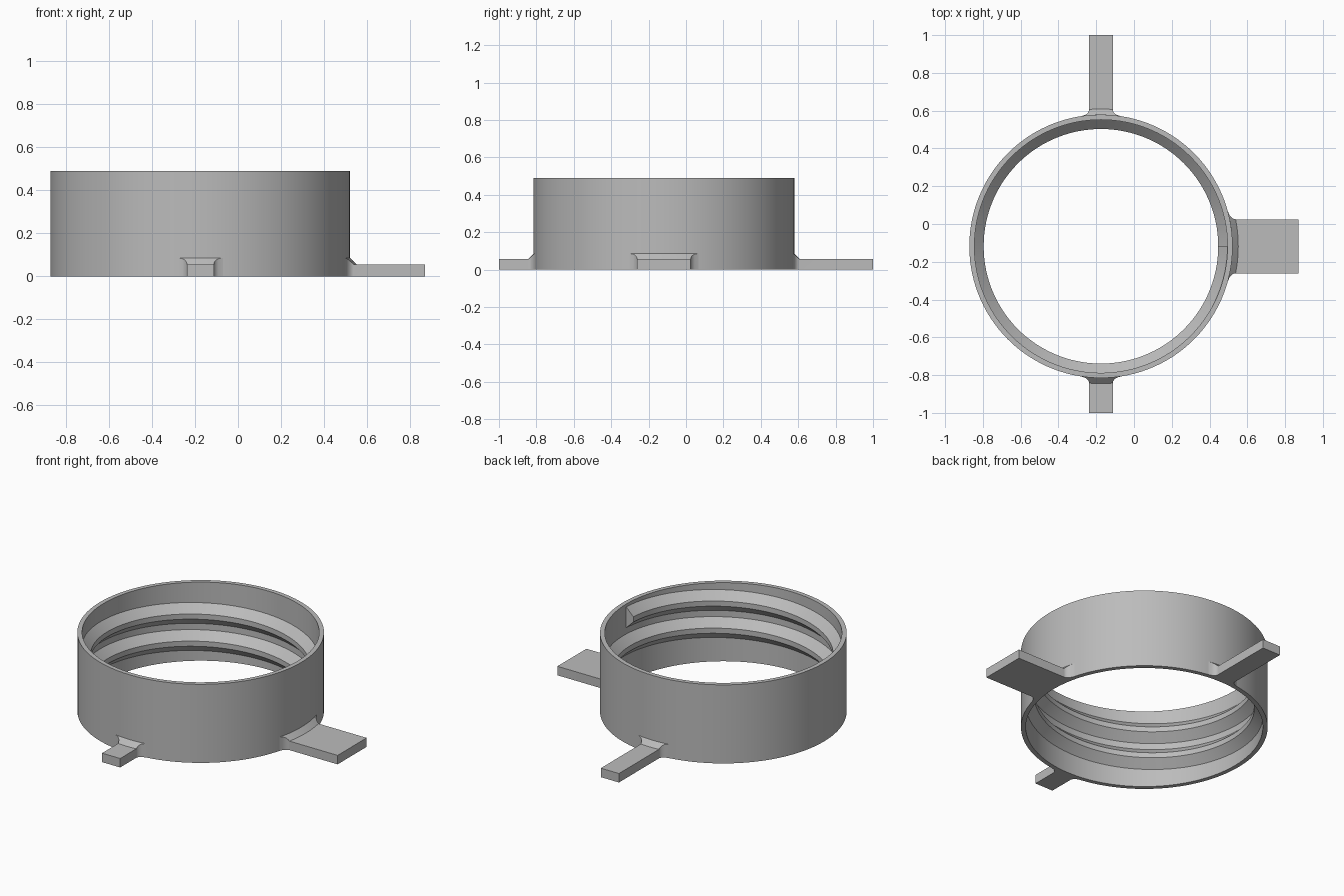
import bpy, bmesh
from math import sin, cos, pi, sqrt, radians

if "Cube" in bpy.data.objects:
    bpy.data.objects.remove(bpy.data.objects["Cube"])

CENTRE = (-0.175, -0.118)
R_OUT, R_IN, HEIGHT = 0.697, 0.67, 0.49
SEGMENTS = 120

grey = bpy.data.materials.new("neutral grey")
grey.use_nodes = True
grey.diffuse_color = (0.5, 0.5, 0.5, 1)
grey.node_tree.nodes["Principled BSDF"].inputs["Base Color"].default_value = (0.5, 0.5, 0.5, 1)


def loft(name, sections, closed=False):
    """Join equal closed sections into a skin, capped unless it loops."""
    bm = bmesh.new()
    rows = [[bm.verts.new(p) for p in s] for s in sections]
    pairs = list(zip(rows, rows[1:]))
    if closed:
        pairs.append((rows[-1], rows[0]))
    for a, b in pairs:
        for i in range(len(a)):
            j = (i + 1) % len(a)
            bm.faces.new((a[i], a[j], b[j], b[i]))
    if not closed:
        bm.faces.new(rows[0])
        bm.faces.new(rows[-1])
    bmesh.ops.recalc_face_normals(bm, faces=bm.faces)
    mesh = bpy.data.meshes.new(name)
    bm.to_mesh(mesh)
    bm.free()
    mesh.materials.append(grey)
    obj = bpy.data.objects.new(name, mesh)
    obj.location = (*CENTRE, 0)
    bpy.context.collection.objects.link(obj)
    bpy.ops.object.select_all(action='DESELECT')
    obj.select_set(True)
    bpy.context.view_layer.objects.active = obj
    bpy.ops.object.shade_smooth_by_angle(angle=radians(25))
    return obj


def around(profile, angle, lift=0):
    return [(r * cos(angle), r * sin(angle), z + lift) for r, z in profile]


# Plain cylindrical wall
wall = [(R_OUT, 0), (R_OUT, HEIGHT), (R_IN, HEIGHT), (R_IN, 0)]
loft("ring_wall", [around(wall, 2 * pi * i / SEGMENTS) for i in range(SEGMENTS)], True)

# Internal screw thread: two rising turns of a trapezoid
PITCH, START, TURNS = 0.169, 0.069, 2
ridge = [(0.68, -0.065), (R_IN, -0.065), (0.621, -0.016),
         (0.621, 0.016), (R_IN, 0.065), (0.68, 0.065)]
loft("screw_thread", [around(ridge, 2 * pi * i / SEGMENTS, START + PITCH * i / SEGMENTS)
                      for i in range(TURNS * SEGMENTS + 1)])


# Flat tabs, each flaring into the wall with a sloped top and rounded sides
def tab(name, angle, half, reach, thick=0.056, flare=0.03, spread=0.042, n=12):
    sections = []
    foot = R_OUT + flare
    radii = [R_OUT - 0.012] + [R_OUT + flare * i / 8 for i in range(9)] + [None]
    for r in radii:
        slope = 0 if r is None else min(foot - r, flare)
        width = half + spread * (1 - sqrt(max(0, 1 - (slope / flare) ** 2)))
        across = [width * (2 * k / n - 1) for k in range(n + 1)]
        line = [(reach if r is None else sqrt(r * r - s * s), s) for s in across]
        section = [(d, s, thick + slope) for d, s in line]
        section += [(d, s, 0) for d, s in reversed(line)]
        sections.append([(d * cos(angle) - s * sin(angle),
                          d * sin(angle) + s * cos(angle), z) for d, s, z in section])
    return loft(name, sections)


tab("wide_left_tab", 0, 0.143, 1.045)
tab("back_tab", pi / 2, 0.0625, 1.118)
tab("front_tab", -pi / 2, 0.0625, 0.882)
